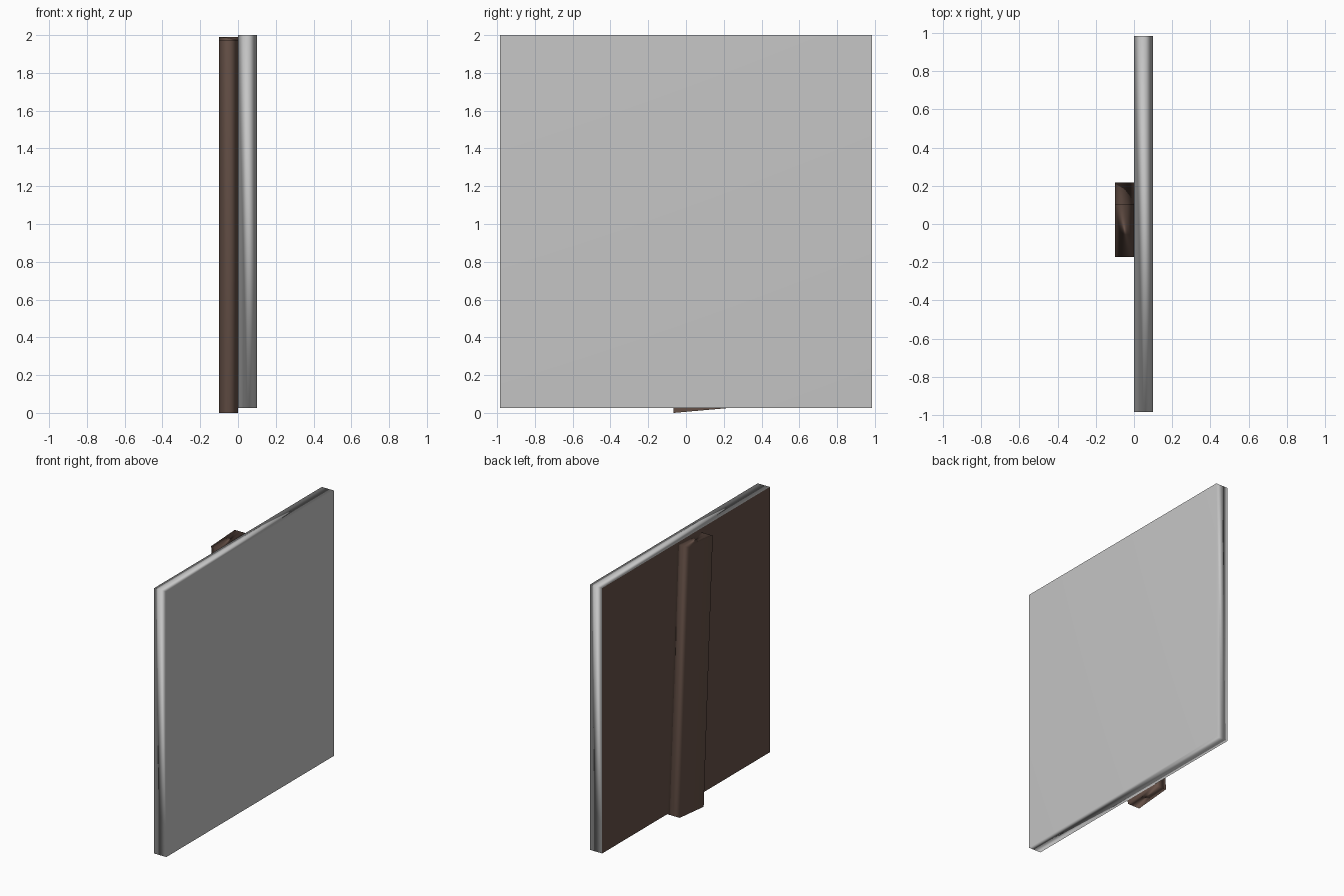
import bpy, bmesh

if "Cube" in bpy.data.objects:
    bpy.data.objects.remove(bpy.data.objects["Cube"])


def material(name, rgb):
    m = bpy.data.materials.new(name)
    m.diffuse_color = (*rgb, 1)
    m.use_nodes = True
    m.node_tree.nodes["Principled BSDF"].inputs["Base Color"].default_value = m.diffuse_color
    return m


GREY = material("light_grey", (0.56, 0.56, 0.56))
BROWN = material("dark_brown", (0.13, 0.08, 0.062))


def slab(name, outline, x0, x1, mats, back_index=0):
    """Extrude a y-z outline along x with a loop half way; soft shaded."""
    bm = bmesh.new()
    rings = [[bm.verts.new((x, y, z)) for y, z in outline]
             for x in (x0, (x0 + x1) / 2, x1)]
    n = len(outline)
    for a, b in zip(rings, rings[1:]):
        for i in range(n):
            j = (i + 1) % n
            bm.faces.new((a[i], a[j], b[j], b[i]))
    bm.faces.new(rings[0])
    bm.faces.new(rings[-1])
    bmesh.ops.recalc_face_normals(bm, faces=bm.faces)
    for f in bm.faces:
        f.smooth = True
        # the rear face may have its own colour
        f.material_index = back_index if f.normal.x < -0.9 else 0
    mesh = bpy.data.meshes.new(name)
    bm.to_mesh(mesh)
    bm.free()
    for m in mats:
        mesh.materials.append(m)
    ob = bpy.data.objects.new(name, mesh)
    bpy.context.collection.objects.link(ob)
    # large faces stay even, narrow rims take the gradient
    ob.modifiers.new("weighted_normals", 'WEIGHTED_NORMAL')
    return ob


# Square grey panel with a brown back
W, Z0, Z1 = 0.985, 0.027, 2.0
slab("panel", [(-W, Z0), (W, Z0), (W, Z1), (-W, Z1)], 0.0, 0.1,
     [GREY, BROWN], back_index=1)

# Slightly tilted brown post behind the panel
slab("back_post", [(-0.065, 0.0), (0.217, 0.025), (0.105, 1.99), (-0.172, 1.975)],
     -0.1, 0.0, [BROWN])
